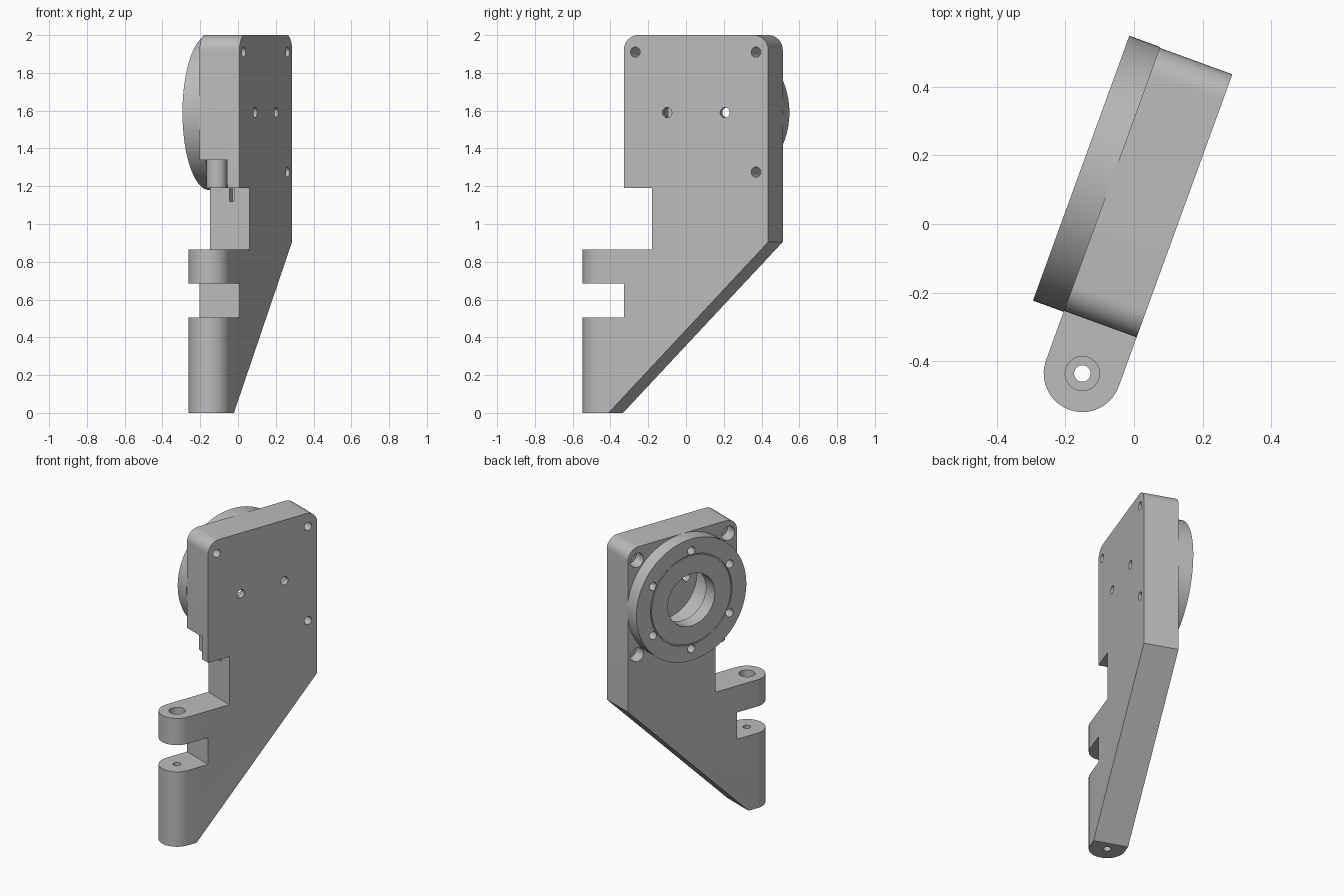
import bpy, bmesh, math
from mathutils import Matrix, Vector

if "Cube" in bpy.data.objects:
    bpy.data.objects.remove(bpy.data.objects["Cube"])

# Local frame: X = thickness, Y = length, Z = up; turned about Z at the end
TURN = Matrix.Rotation(math.radians(-20), 4, 'Z')
X0, X1 = -0.105, 0.12          # body thickness
Y0, Y1 = -0.307, 0.507         # housing length
MID_Y, MID_Z = 0.1, 1.59       # flange axis

grey = bpy.data.materials.new("plain_grey")
grey.use_nodes = True
grey.diffuse_color = (0.5, 0.5, 0.5, 1)
grey.node_tree.nodes["Principled BSDF"].inputs["Base Color"].default_value = (0.5, 0.5, 0.5, 1)


def make(name, bm):
    bmesh.ops.recalc_face_normals(bm, faces=bm.faces)
    mesh = bpy.data.meshes.new(name)
    bm.to_mesh(mesh)
    bm.free()
    mesh.materials.append(grey)
    ob = bpy.data.objects.new(name, mesh)
    bpy.context.collection.objects.link(ob)
    return ob


def prism(name, points, direction):
    bm = bmesh.new()
    face = bm.faces.new([bm.verts.new(p) for p in points])
    out = bmesh.ops.extrude_face_region(bm, geom=[face])
    moved = [v for v in out["geom"] if isinstance(v, bmesh.types.BMVert)]
    bmesh.ops.translate(bm, vec=direction, verts=moved)
    return make(name, bm)


def box(name, x, y, z):
    corners = [(x[0], y[0], z[0]), (x[1], y[0], z[0]), (x[1], y[1], z[0]), (x[0], y[1], z[0])]
    return prism(name, corners, (0, 0, z[1] - z[0]))


def arc(cx, cy, r, start, end, steps):
    angles = [math.radians(start + (end - start) * i / steps) for i in range(steps + 1)]
    return [(cx + r * math.cos(a), cy + r * math.sin(a)) for a in angles]


def rod_x(name, y, z, r, x0, x1, sides=32):
    ring = arc(y, z, r, 0, 360, sides)[:-1]
    return prism(name, [(x0, a, b) for a, b in ring], (x1 - x0, 0, 0))


def rod_z(name, x, y, r, z0, z1, sides=32):
    ring = arc(x, y, r, 0, 360, sides)[:-1]
    return prism(name, [(a, b, z0) for a, b in ring], (0, 0, z1 - z0))


def combine(ob, tool, operation='DIFFERENCE'):
    mod = ob.modifiers.new("cut", 'BOOLEAN')
    mod.operation, mod.solver, mod.object = operation, 'EXACT', tool
    bpy.context.view_layer.update()
    result = bpy.data.meshes.new_from_object(
        ob.evaluated_get(bpy.context.evaluated_depsgraph_get()))
    ob.modifiers.clear()
    ob.data = result
    bpy.data.objects.remove(tool)


# Bracket side profile with rounded housing top and stepped hinge arms
TIP, R = -0.5725, 0.08
side = [(TIP, 0), (-0.393, 0), (Y1, 0.905)]
side += arc(Y1 - R, 2 - R, R, 0, 90, 10)
side += arc(Y0 + R, 2 - R, R, 90, 180, 10)
side += [(Y0, 1.19), (-0.148, 1.19), (-0.148, 0.865), (TIP, 0.865),
         (TIP, 0.685), (Y0, 0.685), (Y0, 0.505), (TIP, 0.505)]
body = prism("bracket_body", [(-0.3, y, z) for y, z in side], (0.6, 0, 0))

# Plan outline rounds the hinge tips and sets the thickness
mid_x, half = (X0 + X1) / 2, (X1 - X0) / 2
plan = arc(mid_x, TIP + half, half, 180, 360, 20) + [(X1, 0.8), (X0, 0.8)]
combine(body, prism("plan", [(x, y, -0.2) for x, y in plan], (0, 0, 2.5)), 'INTERSECT')

# Hinge pin holes
combine(body, rod_z("pin", mid_x, TIP + half, 0.05, 0.6, 1))
combine(body, rod_z("pin", mid_x, TIP + half, 0.024, -0.1, 0.6))

# Motor cavity and the two holes in its thin wall
combine(body, rod_x("cavity", MID_Y, MID_Z, 0.24, -0.2, 0.085, 48))
for dy in (-0.163, 0.163):
    combine(body, rod_x("hole", MID_Y + dy, MID_Z, 0.027, 0, 0.2))

# Counterbored corner screws
for dy, dz in ((-0.342, 0.32), (0.338, 0.32), (0.338, -0.315)):
    combine(body, rod_x("hole", MID_Y + dy, MID_Z + dz, 0.027, -0.2, 0.2))
    combine(body, rod_x("bore", MID_Y + dy, MID_Z + dz, 0.048, -0.2, -0.03))

# Cable recess and slot at the lower front of the housing
combine(body, box("recess", (-0.2, 0.053), (-0.4, -0.19), (1.1, 1.34)))
combine(body, box("slot", (0.006, 0.032), (-0.2, -0.1), (1.12, 1.21)))
gland = rod_z("cable_gland", -0.05, -0.19, 0.055, 1.19, 1.345)

# Round flange with bore, ring groove and bolt circle
flange = rod_x("round_flange", MID_Y, MID_Z, 0.41, -0.2, X0, 72)
groove = rod_x("groove", MID_Y, MID_Z, 0.304, -0.25, -0.192, 64)
combine(groove, rod_x("core", MID_Y, MID_Z, 0.296, -0.3, 0, 64))
combine(flange, groove)
combine(flange, rod_x("bore", MID_Y, MID_Z, 0.175, -0.3, 0, 48))
for y, z in arc(MID_Y, MID_Z, 0.33, 30, 330, 5):
    combine(flange, rod_x("bolt", y, z, 0.027, -0.3, 0, 24))

# Turn the parts into place and shade
for ob in (body, flange, gland):
    ob.data.transform(TURN)
    bpy.ops.object.select_all(action='DESELECT')
    ob.select_set(True)
    bpy.context.view_layer.objects.active = ob
    bpy.ops.object.shade_smooth_by_angle(angle=math.radians(30))
